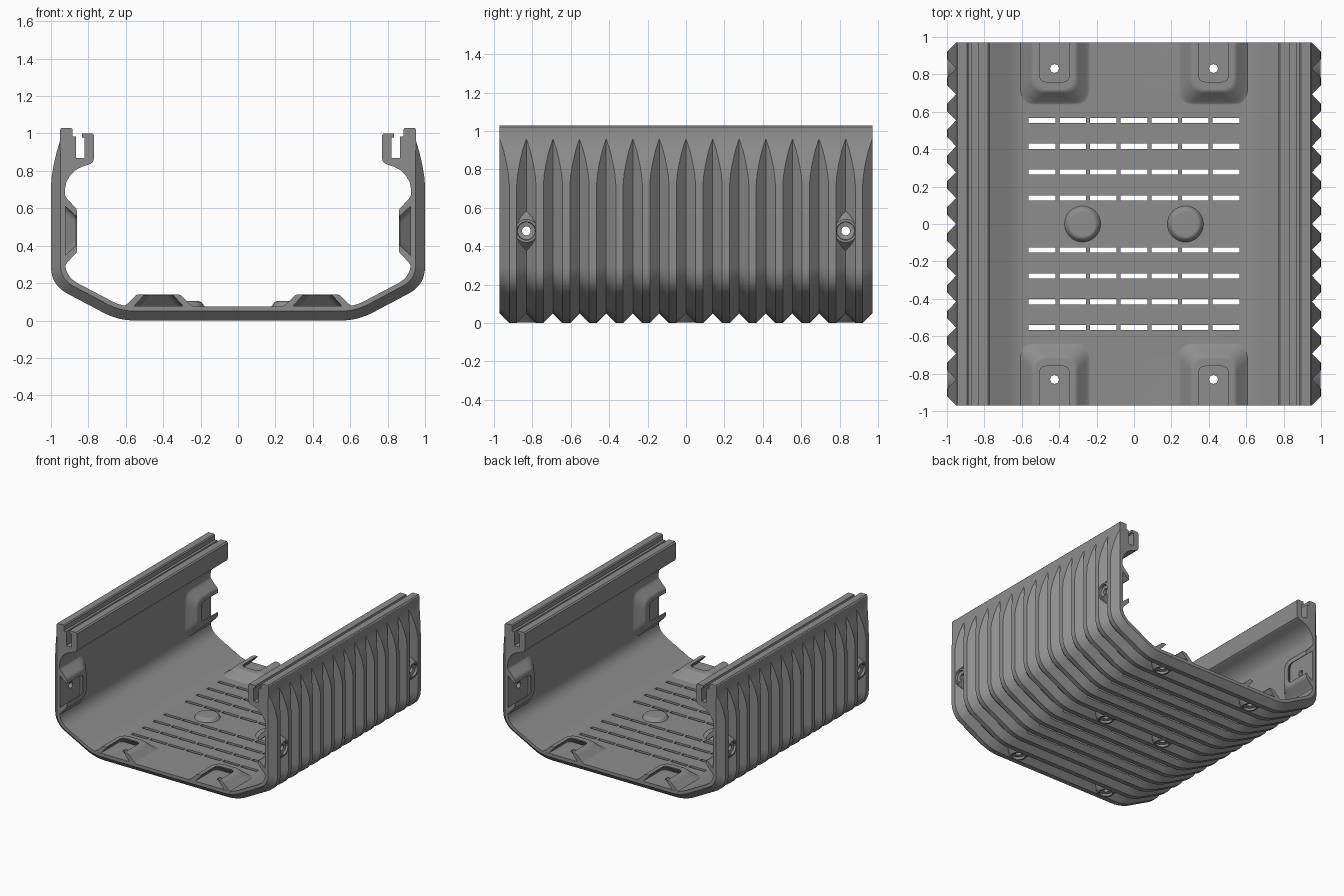
import bpy, bmesh, math
from mathutils import Vector

cube = bpy.data.objects.get("Cube")
if cube:
    bpy.data.objects.remove(cube, do_unlink=True)

END = 0.97            # half length of the shell
PITCH = END / 7       # groove spacing
DEPTH = 0.05          # groove depth

grey = bpy.data.materials.new("mid_grey")
grey.use_nodes = True
grey.diffuse_color = (0.27, 0.27, 0.27, 1)
grey.node_tree.nodes["Principled BSDF"].inputs["Base Color"].default_value = (0.27, 0.27, 0.27, 1)


def fillet(a, corner, b, t, n=8):
    """Round a corner with a quadratic curve, starting t away from it."""
    a, c, b = Vector(a), Vector(corner), Vector(b)
    p, q = c + (a - c).normalized() * t, c + (b - c).normalized() * t
    return [p * (1 - i / n) ** 2 + c * 2 * (i / n) * (1 - i / n) + q * (i / n) ** 2
            for i in range(n + 1)]


def outline(c1, c2, t1, t2):
    """Half of a tub section: flat bottom, slanted corner, upright wall."""
    top = (c2[0], 0.73)
    return fillet((0, c1[1]), c1, c2, t1) + fillet(c1, c2, top, t2)


def skin(bm, rings, caps=True):
    """Join equal rings of points into a closed solid."""
    rows = [[bm.verts.new(p) for p in ring] for ring in rings]
    n = len(rows[0])
    for a, b in zip(rows, rows[1:]):
        for i in range(n):
            j = (i + 1) % n
            bm.faces.new((a[i], a[j], b[j], b[i]))
    if caps:
        bm.faces.new(rows[0])
        bm.faces.new(rows[-1])


def finish(bm, name):
    bmesh.ops.remove_doubles(bm, verts=bm.verts, dist=1e-5)
    bmesh.ops.recalc_face_normals(bm, faces=bm.faces)
    mesh = bpy.data.meshes.new(name)
    bm.to_mesh(mesh)
    bm.free()
    mesh.materials.append(grey)
    ob = bpy.data.objects.new(name, mesh)
    bpy.context.collection.objects.link(ob)
    return ob


# Cross-section: (ridge x, ridge z, valley x, valley z, groove depth)
ridge = outline((0.64, 0), (1, 0.19), 0.09, 0.1)
valley = outline((0.628, DEPTH), (0.95, 0.221), 0.08, 0.08)
half = [(r.x, r.y, v.x, v.y, DEPTH) for r, v in zip(ridge, valley)]
for x, z in [(1, 0.72), (0.996, 0.77), (0.986, 0.83), (0.97, 0.9), (0.952, 0.96)]:
    half.append((x, z, min(x, 0.95 if z < 0.95 else x), z, max(0, x - 0.95) if z < 0.95 else 0))
rail = [(0.952, 1.02), (0.945, 1.03), (0.892, 1.03), (0.885, 1.022), (0.885, 0.985),
        (0.865, 0.985), (0.865, 0.87), (0.82, 0.87), (0.82, 0.975), (0.835, 0.98),
        (0.835, 1.0), (0.78, 1.0), (0.77, 0.99), (0.77, 0.865), (0.776, 0.848),
        (0.79, 0.837), (0.835, 0.822), (0.872, 0.802), (0.9, 0.772), (0.918, 0.738),
        (0.925, 0.7)]
inside = outline((0.62, 0.075), (0.925, 0.235), 0.06, 0.08)[::-1]
half += [(x, z, x, z, 0) for x, z in rail + [tuple(p) for p in inside]]
section = half + [(-x, z, -xv, zv, d) for x, z, xv, zv, d in half[::-1]]

# Ribbed shell
bm = bmesh.new()
rings = []
for k in range(-7, 8):
    y = k * PITCH
    if k > -7:
        rings.append([(x, y - d, z) for x, z, xv, zv, d in section])
    rings.append([(xv, y, zv) for x, z, xv, zv, d in section])
    if k < 7:
        rings.append([(x, y + d, z) for x, z, xv, zv, d in section])
skin(bm, rings, caps=False)
bmesh.ops.remove_doubles(bm, verts=bm.verts, dist=1e-5)
bmesh.ops.holes_fill(bm, edges=[e for e in bm.edges if e.is_boundary])
shell = finish(bm, "ribbed_shell")


class Frame:
    """Local axes at a mounting place: u across, v inward from the end, w into the tub."""

    def __init__(self, origin, u, v, w):
        self.o, self.u, self.v, self.w = map(Vector, (origin, u, v, w))

    def at(self, u, v, w):
        return self.o + self.u * u + self.v * v + self.w * w

    def block(self, bm, levels, start, radius):
        """Tapered block with two rounded inner corners; levels are (w, half width, reach)."""
        rings = []
        for w, h, reach in levels:
            arc = fillet((h, start), (h, reach), (0, reach), radius)
            pts = [(h, start)] + [tuple(p) for p in arc]
            pts += [(-u, v) for u, v in pts[::-1]]
            rings.append([self.at(u, v, w) for u, v in pts])
        skin(bm, rings)

    def turned(self, bm, levels, v, n=32):
        """Round solid about the w axis; levels are (w, radius)."""
        skin(bm, [[self.at(r * math.cos(math.tau * i / n), v + r * math.sin(math.tau * i / n), w)
                   for i in range(n)] for w, r in levels])


added, pockets, holes = bmesh.new(), bmesh.new(), bmesh.new()
boss = [(-0.012, 0.115), (-0.073, 0.06)]


def screw_hole(frame, v, top):
    frame.turned(added, boss, v)
    frame.turned(holes, [(top, 0.023), (-0.05, 0.023), (-0.055, 0.046), (-0.09, 0.05)], v)


for s in (-1, 1):
    # Dovetail mounting pads on floor and walls, at both ends
    for e in (-1, 1):
        inward = (0, -e, 0)
        for f in (Frame((s * 0.425, e * END, 0.075), (1, 0, 0), inward, (0, 0, 1)),
                  Frame((s * 0.925, e * END, 0.48), (0, 0, 1), inward, (-s, 0, 0))):
            f.block(added, [(-0.01, 0.21, 0.35), (0.004, 0.182, 0.325), (0.014, 0.167, 0.31),
                            (0.052, 0.128, 0.272), (0.061, 0.118, 0.262), (0.065, 0.105, 0.25)],
                    0.0005, 0.08)
            f.block(pockets, [(0.003, 0.13, 0.26), (0.058, 0.08, 0.21), (0.09, 0.08, 0.21)],
                    -0.05, 0.04)
            screw_hole(f, PITCH, 0.02)
    # Round bumps over blind screw holes in the middle of the floor
    f = Frame((s * 0.275, 0, 0.075), (1, 0, 0), (0, 1, 0), (0, 0, 1))
    f.turned(added, [(-0.01, 0.105), (0.004, 0.093), (0.015, 0.086), (0.024, 0.078),
                     (0.028, 0.066)], 0)
    screw_hole(f, 0, 0.01)

# Rows of vent slots along the groove bottoms
for k in (-4, -3, -2, -1, 1, 2, 3, 4):
    for i in range(-3, 4):
        slot = bmesh.ops.create_cube(pockets, size=1)["verts"]
        bmesh.ops.scale(pockets, vec=(0.143, 0.027, 0.3), verts=slot)
        bmesh.ops.translate(pockets, vec=(i * 0.164, k * PITCH, 0.05), verts=slot)

# Combine everything into one solid
tools = [(finish(added, "pads_and_bosses"), "UNION"),
         (finish(pockets, "pocket_cutter"), "DIFFERENCE"),
         (finish(holes, "hole_cutter"), "DIFFERENCE")]
for tool, kind in tools:
    tool.hide_render = True
    mod = shell.modifiers.new(kind.lower(), "BOOLEAN")
    mod.operation, mod.solver, mod.object = kind, "EXACT", tool
graph = bpy.context.evaluated_depsgraph_get()
graph.update()
solid = bpy.data.meshes.new_from_object(shell.evaluated_get(graph))
shell.modifiers.clear()
shell.data = solid
for tool, kind in tools:
    bpy.data.objects.remove(tool, do_unlink=True)
solid.materials.clear()
solid.materials.append(grey)
for face in solid.polygons:
    face.material_index = 0

# Smooth curves with sharp edges
bpy.ops.object.select_all(action="DESELECT")
shell.select_set(True)
bpy.context.view_layer.objects.active = shell
bpy.ops.object.shade_smooth_by_angle(angle=math.radians(30))
shell.modifiers.new("even_shading", "WEIGHTED_NORMAL").keep_sharp = True
